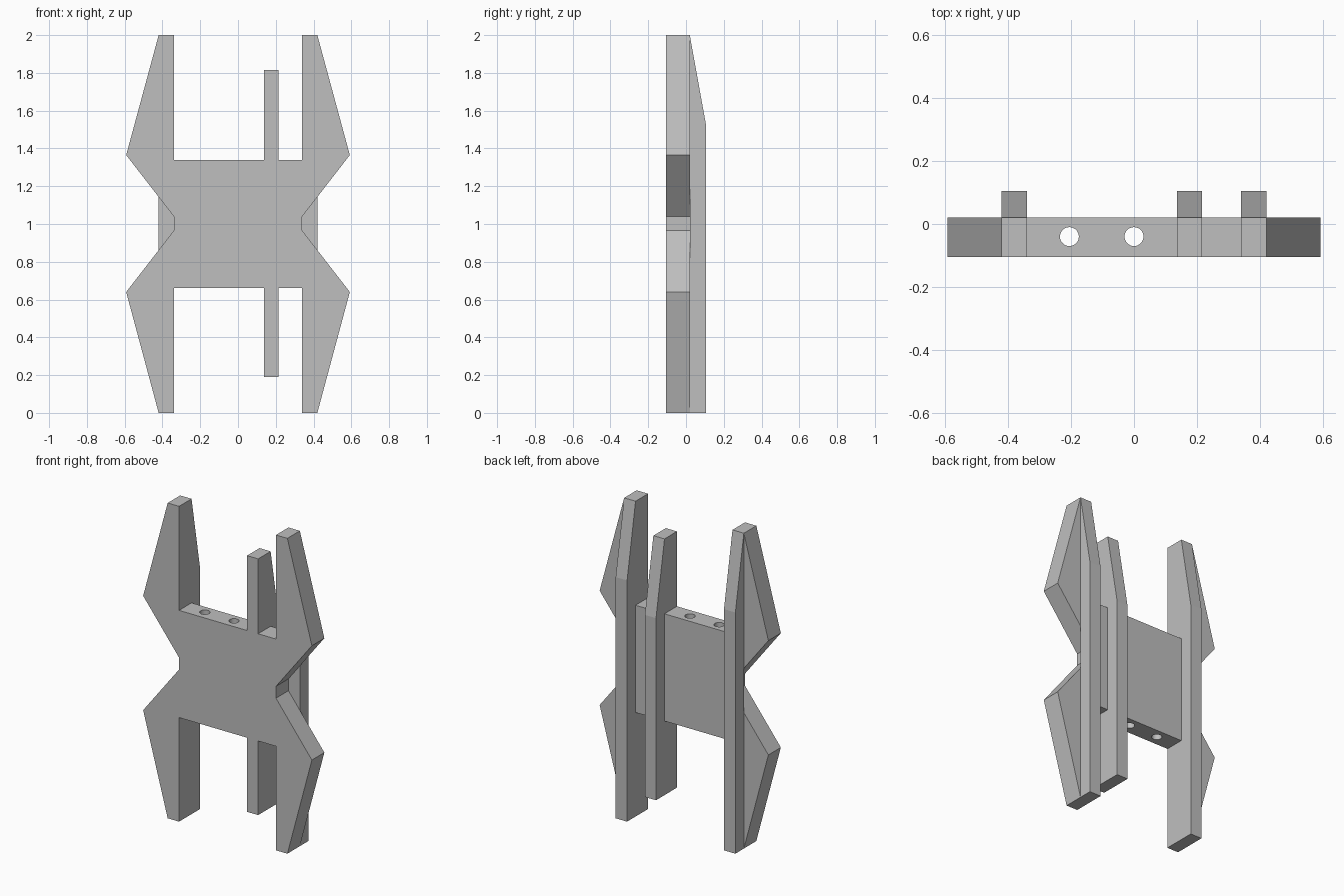
import bpy
import bmesh
from mathutils import Vector

if "Cube" in bpy.data.objects:
    bpy.data.objects.remove(bpy.data.objects["Cube"])

FRONT, MID, BACK = -0.105, 0.02, 0.105

grey = bpy.data.materials.new("plain_grey")
grey.use_nodes = True
grey.diffuse_color = (0.52, 0.52, 0.52, 1)
grey.node_tree.nodes["Principled BSDF"].inputs["Base Color"].default_value = (0.52, 0.52, 0.52, 1)


def prism(name, points, offset):
    """Extrude a planar outline along an offset vector."""
    bm = bmesh.new()
    face = bm.faces.new([bm.verts.new(p) for p in points])
    ext = bmesh.ops.extrude_face_region(bm, geom=[face])["geom"]
    bmesh.ops.translate(bm, vec=Vector(offset),
                        verts=[v for v in ext if isinstance(v, bmesh.types.BMVert)])
    # keep the starting cap so the solid is closed
    if not face.is_valid or len(bm.faces) < len(points) + 2:
        bm.faces.new([v for v in bm.verts][:len(points)])
    bmesh.ops.recalc_face_normals(bm, faces=bm.faces)
    mesh = bpy.data.meshes.new(name)
    bm.to_mesh(mesh)
    bm.free()
    mesh.materials.append(grey)
    obj = bpy.data.objects.new(name, mesh)
    bpy.context.collection.objects.link(obj)
    return obj


# Front plate: winged sides, notched waist and a pair of middle prongs
wing = [(0.34, 1.34), (0.34, 2), (0.42, 2), (0.592, 1.365), (0.34, 1.04),
        (0.34, 0.965), (0.592, 0.64), (0.42, 0), (0.34, 0), (0.34, 0.66)]
lower_prong = [(0.215, 0.66), (0.215, 0.19), (0.137, 0.19), (0.137, 0.66)]
upper_prong = [(0.137, 1.34), (0.137, 1.815), (0.215, 1.815), (0.215, 1.34)]
outline = wing + lower_prong + [(-x, z) for x, z in reversed(wing)] + upper_prong
plate = prism("front_plate", [(x, FRONT, z) for x, z in outline], (0, MID - FRONT, 0))

# Two holes running vertically through the plate
for x in (-0.205, 0):
    bpy.ops.mesh.primitive_cylinder_add(vertices=32, radius=0.03, depth=1.2,
                                        location=(x, -0.04, 1))
    cutter = bpy.context.object
    cutter.name = "hole_cutter"
    cutter.hide_render = True
    cutter.data.materials.append(grey)
    cut = plate.modifiers.new("hole", 'BOOLEAN')
    cut.operation = 'DIFFERENCE'
    cut.solver = 'EXACT'
    cut.object = cutter
    bpy.context.view_layer.objects.active = plate
    bpy.ops.object.modifier_apply(modifier=cut.name)
    bpy.data.objects.remove(cutter)

# Smooth hole walls, flat everywhere else
bpy.ops.object.select_all(action='DESELECT')
plate.select_set(True)
bpy.context.view_layer.objects.active = plate
bpy.ops.object.shade_smooth_by_angle(angle=0.4)

# Back rails, each tapering towards its top
for name, x0, x1, z0, z1 in (("right_rail", -0.42, -0.34, 0, 2),
                             ("left_rail", 0.34, 0.42, 0, 2),
                             ("middle_rail", 0.137, 0.215, 0.19, 1.815)):
    side = [(MID, z0), (BACK, z0), (BACK, z1 - 0.47), (MID, z1)]
    prism(name, [(x0, y, z) for y, z in side], (x1 - x0, 0, 0))
